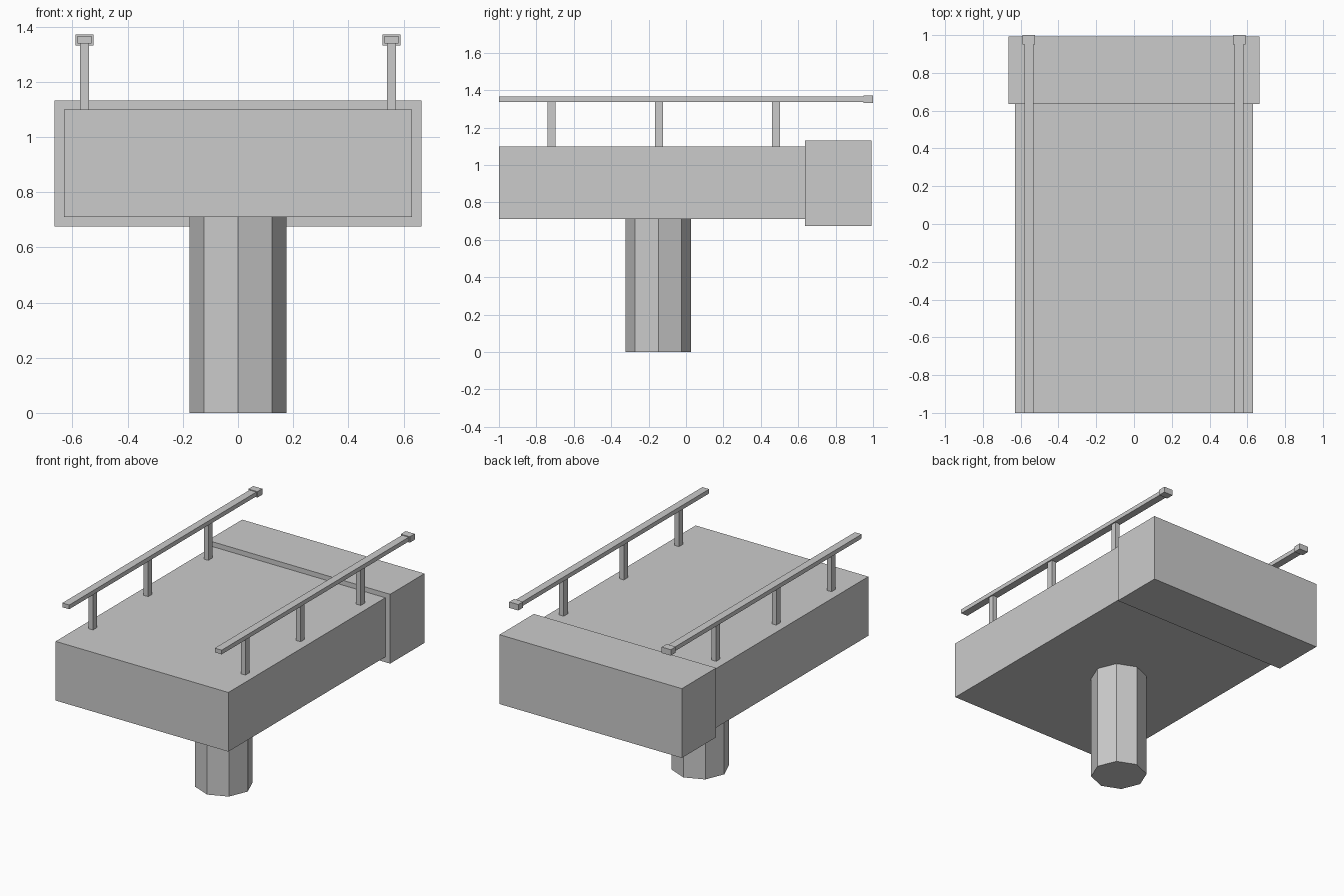
import bpy

if "Cube" in bpy.data.objects:
    bpy.data.objects.remove(bpy.data.objects["Cube"])


def box(name, x, y, z):
    """Box from (min, max) ranges on each axis."""
    bpy.ops.mesh.primitive_cube_add(size=1)
    ob = bpy.context.object
    ob.name = name
    ob.location = [(a + b) / 2 for a, b in (x, y, z)]
    ob.scale = [b - a for a, b in (x, y, z)]
    bpy.ops.object.transform_apply(location=True, rotation=True, scale=True)
    return ob


def mirrored(ob):
    """Repeat a part on the other side of x = 0."""
    ob.modifiers.new("mirror", 'MIRROR').use_axis[0] = True


# Octagonal support column
bpy.ops.mesh.primitive_cylinder_add(vertices=8, radius=0.175, depth=0.71,
                                    location=(0, -0.148, 0.355))
column = bpy.context.object
column.name = "support_column"
# Put corners on the x and y axes
column.data.polygons.foreach_set("use_smooth", [False] * len(column.data.polygons))

# Main body and the wider block at the back
box("main_body", (-0.63, 0.63), (-1.0, 0.635), (0.71, 1.10))
box("rear_block", (-0.665, 0.665), (0.635, 0.993), (0.675, 1.132))

# Side rails: bar, end cap and three posts, mirrored to the left
RAIL_X = 0.556


def rail_part(name, half_width, y, z):
    mirrored(box(name, (RAIL_X - half_width, RAIL_X + half_width), y, z))


rail_part("rail_bar", 0.025, (-1.0, 0.96), (1.338, 1.366))
rail_part("rail_end_cap", 0.033, (0.949, 1.0), (1.332, 1.371))
for i, y in enumerate((-0.719, -0.144, 0.482)):
    rail_part(f"rail_post_{i + 1}", 0.0165, (y - 0.021, y + 0.021), (1.09, 1.345))
